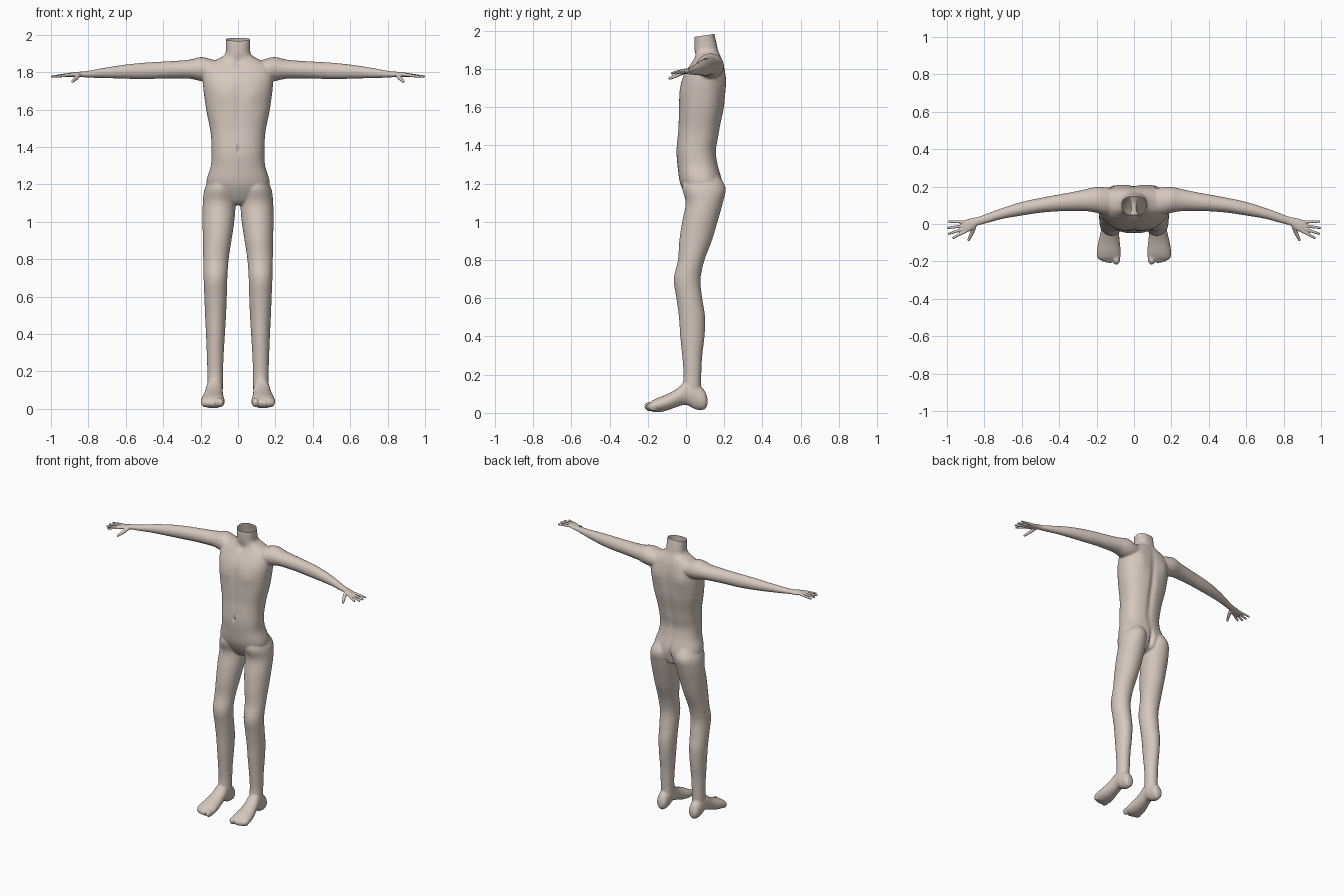
import bpy, bmesh, math
from mathutils import Vector, Matrix

skin = bpy.data.materials.new("warm beige skin")
skin.diffuse_color = (0.66, 0.57, 0.51, 1)


def spline(rows, steps=5):
    """Catmull-Rom interpolation of section rows."""
    out = []
    for i in range(len(rows) - 1):
        a, b = rows[max(i - 1, 0)], rows[i]
        c, d = rows[i + 1], rows[min(i + 2, len(rows) - 1)]
        for k in range(steps):
            t = k / steps
            out.append([0.5 * (2 * q + (r - p) * t + (2 * p - 5 * q + 4 * r - s) * t * t
                               + (3 * q - p - 3 * r + s) * t ** 3) for p, q, r, s in zip(a, b, c, d)])
    return out + [list(rows[-1])]


def loft(bm, axis, rows, side=1, power=2.0, n=40):
    """Rows: position on axis, then min/max on the two other axes."""
    u, v = [k for k in range(3) if k != axis]
    rings = []
    for p, u0, u1, v0, v1 in spline(rows):
        ring = []
        for i in range(n):
            a = 2 * math.pi * i / n
            c, s = math.cos(a), math.sin(a)
            co = [0, 0, 0]
            co[axis] = p
            co[u] = (u0 + u1) / 2 + (u1 - u0) / 2 * math.copysign(abs(c) ** (2 / power), c)
            co[v] = (v0 + v1) / 2 + (v1 - v0) / 2 * math.copysign(abs(s) ** (2 / power), s)
            co[0] *= side
            ring.append(bm.verts.new(co))
        rings.append(ring)
    for a, b in zip(rings, rings[1:]):
        for i in range(n):
            bm.faces.new((a[i], a[(i + 1) % n], b[(i + 1) % n], b[i]))
    bm.faces.new(rings[0])
    bm.faces.new(rings[-1])


def ball(bm, c, r, side=1):
    m = Matrix.Translation((c[0] * side, c[1], c[2])) @ Matrix.Diagonal((*r, 1))
    bmesh.ops.create_icosphere(bm, subdivisions=2, radius=1, matrix=m)


def digit(bm, p, q, r0, r1, side):
    p, q = Vector(p), Vector(q)
    for i in range(15):
        t = i / 14
        r = r0 + (r1 - r0) * t
        ball(bm, p.lerp(q, t), (r, r, r), side)


def fuse(bm, name, voxel, smooth):
    """Melt overlapping parts into one smooth skin."""
    bmesh.ops.recalc_face_normals(bm, faces=bm.faces[:])
    me = bpy.data.meshes.new(name)
    bm.to_mesh(me)
    bm.free()
    ob = bpy.data.objects.new(name, me)
    bpy.context.collection.objects.link(ob)
    m = ob.modifiers.new("skin", 'REMESH')
    m.mode = 'VOXEL'
    m.voxel_size = voxel
    s = ob.modifiers.new("relax", 'SMOOTH')
    s.factor = 0.5
    s.iterations = smooth
    dg = bpy.context.evaluated_depsgraph_get()
    done = bpy.data.meshes.new_from_object(ob.evaluated_get(dg))
    ob.modifiers.clear()
    ob.data = done
    done.materials.clear()
    done.materials.append(skin)
    done.polygons.foreach_set("use_smooth", [True] * len(done.polygons))
    return ob


bm = bmesh.new()
# torso and neck: z, half width, front y, back y
torso = [(1.09, .02, .04, .12), (1.12, .11, .01, .17), (1.2, .168, -.03, .19), (1.3, .145, -.045, .167),
         (1.37, .141, -.05, .158), (1.44, .143, -.045, .17), (1.5, .15, -.04, .18), (1.6, .17, -.038, .2),
         (1.7, .184, -.03, .207), (1.76, .188, -.015, .207), (1.82, .185, .02, .198), (1.855, .14, .042, .187),
         (1.877, .095, .048, .177), (1.9, .068, .045, .168), (1.95, .065, .044, .157), (2.03, .068, .05, .135)]
loft(bm, 2, [(z, -w, w, f, b) for z, w, f, b in torso], power=2.35, n=56)

# sections: position, then min/max of the other two axes
leg = [(1.25, .03, .135, 0, .165), (1.18, .01, .177, -.02, .207), (1.1, .012, .188, -.002, .193),
       (1.0, .02, .19, -.02, .165), (.9, .035, .187, -.035, .135), (.8, .05, .186, -.042, .097),
       (.7, .057, .184, -.064, .076), (.6, .06, .18, -.05, .085), (.5, .064, .176, -.037, .1),
       (.4, .07, .171, -.03, .097), (.3, .076, .167, -.02, .085), (.2, .08, .164, -.013, .08),
       (.12, .08, .164, -.02, .08), (.07, .085, .163, -.02, .098)]
foot = [(.112, .105, .145, .04, .08), (.095, .09, .16, .017, .12), (.05, .085, .166, .018, .155),
        (0, .082, .17, .042, .165), (-.05, .08, .18, .03, .125), (-.1, .075, .192, .012, .098),
        (-.15, .07, .199, .003, .078), (-.18, .073, .196, .008, .062), (-.195, .085, .175, .018, .048)]
arm = [(.08, .06, .18, 1.77, 1.85), (.15, .05, .195, 1.75, 1.872), (.2, .06, .198, 1.753, 1.881),
       (.25, .068, .188, 1.764, 1.869), (.3, .07, .177, 1.766, 1.863), (.4, .068, .158, 1.766, 1.857),
       (.5, .06, .14, 1.763, 1.851), (.6, .045, .118, 1.765, 1.841), (.7, .028, .087, 1.768, 1.826),
       (.8, .001, .05, 1.771, 1.808), (.84, -.009, .036, 1.774, 1.803)]
for side in (1, -1):
    loft(bm, 2, leg, side)
    loft(bm, 1, foot, side)
    loft(bm, 0, arm, side)
    # toes
    ball(bm, (.094, -.189, .034), (.021, .03, .026), side)
    for i in range(4):
        ball(bm, (.126 + .019 * i, -.188 + .002 * i * i, .03), (.0115, .024, .022), side)
body = fuse(bm, "body", .006, 6)

# soft relief: x, z, x spread, z spread, depth, True for back
relief = [(0, 1.385, .005, .022, -.014, False), (0, 1.6, .018, .14, -.006, False),
          (.085, 1.68, .05, .05, .006, False), (-.085, 1.68, .05, .05, .006, False),
          (0, 1.845, .022, .022, -.012, False),
          (0, 1.55, .022, .24, -.012, True), (0, 1.16, .014, .06, -.022, True),
          (.1, 1.73, .05, .07, .010, True), (-.1, 1.73, .05, .07, .010, True)]
bm = bmesh.new()
bm.from_mesh(body.data)
for v in bm.verts:
    if abs(v.co.x) < .22 and v.co.z > 1:
        x, y, z = v.co
        for rx, rz, sx, sz, d, back in relief:
            facing = v.normal.y if back else -v.normal.y
            if facing > 0:
                g = d * facing * math.exp(-((x - rx) / sx) ** 2 - ((z - rz) / sz) ** 2)
                v.co.y += g if back else -g
# open neck
bmesh.ops.bisect_plane(bm, geom=bm.verts[:] + bm.edges[:] + bm.faces[:], plane_co=(0, .1, 1.976),
                       plane_no=(0, -.15, 1), clear_outer=True)
bm.to_mesh(body.data)
bm.free()

# hands
palm = [(.815, .0, .042, 1.774, 1.803), (.84, -.01, .036, 1.773, 1.803), (.87, -.034, .031, 1.774, 1.801),
        (.9, -.046, .022, 1.775, 1.797), (.925, -.042, .014, 1.776, 1.79)]
fingers = [((.9, -.038), (.966, -.074)), ((.91, -.026), (.989, -.052)),
           ((.915, -.01), (.993, -.021)), ((.91, .011), (.989, .013))]
for side, name in ((1, "left_hand"), (-1, "right_hand")):
    bm = bmesh.new()
    loft(bm, 0, palm, side)
    for p, q in fingers:
        digit(bm, (*p, 1.786), (*q, 1.777), .0095, .0068, side)
    digit(bm, (.855, -.012, 1.785), (.865, -.045, 1.768), .0135, .011, side)
    digit(bm, (.865, -.045, 1.768), (.884, -.084, 1.751), .011, .008, side)
    fuse(bm, name, .003, 3)
